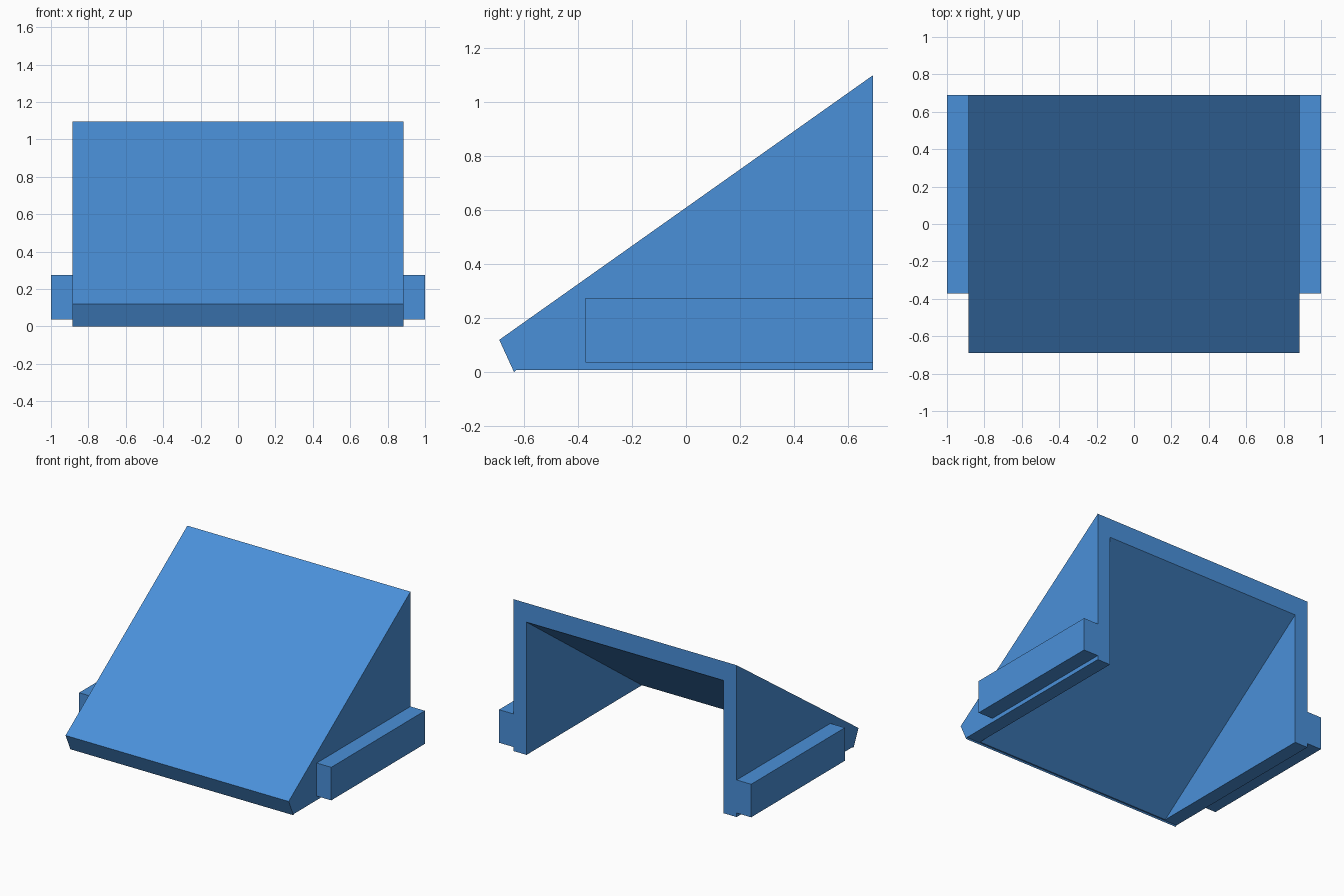
import bpy
import bmesh

cube = bpy.data.objects.get("Cube")
if cube:
    bpy.data.objects.remove(cube, do_unlink=True)

# Single blue finish
blue = bpy.data.materials.new("blue")
blue.use_nodes = True
colour = (0.0685, 0.279, 0.694, 1.0)
blue.diffuse_color = colour
blue.node_tree.nodes["Principled BSDF"].inputs["Base Color"].default_value = colour


def extrude_profile(name, profile, x0, x1):
    """Extrude a (y, z) outline from x0 to x1."""
    bm = bmesh.new()
    face = bm.faces.new([bm.verts.new((x0, y, z)) for y, z in profile])
    grown = bmesh.ops.extrude_face_region(bm, geom=[face])["geom"]
    verts = [v for v in grown if isinstance(v, bmesh.types.BMVert)]
    bmesh.ops.translate(bm, verts=verts, vec=(x1 - x0, 0, 0))
    bmesh.ops.recalc_face_normals(bm, faces=bm.faces)
    mesh = bpy.data.meshes.new(name)
    bm.to_mesh(mesh)
    bm.free()
    mesh.materials.append(blue)
    obj = bpy.data.objects.new(name, mesh)
    bpy.context.collection.objects.link(obj)
    return obj


HALF_WIDTH = 0.885
WALL = 0.103
BACK = 0.69

# Sloped wedge shell with a bevelled front lip
shell = extrude_profile(
    "wedge_shell",
    [(-BACK, 0.12), (-0.635, 0), (-0.627, 0.008), (BACK, 0.008), (BACK, 1.097)],
    -HALF_WIDTH, HALF_WIDTH)

# Hollow under the slope, open at the back and underneath
inner = HALF_WIDTH - WALL
cutter = extrude_profile(
    "hollow_cutter", [(-0.8, -0.125), (0.8, -0.125), (0.8, 1.04)], -inner, inner)
cutter.hide_render = True
cutter.hide_viewport = True
cutter.display_type = 'WIRE'
cut = shell.modifiers.new("hollow", 'BOOLEAN')
cut.operation = 'DIFFERENCE'
cut.solver = 'EXACT'
cut.object = cutter

# Side rails
rail = [(-0.372, 0.037), (BACK, 0.037), (BACK, 0.274), (-0.372, 0.274)]
for side, sign in (("left", 1), ("right", -1)):
    extrude_profile(side + "_rail", rail, sign * HALF_WIDTH, sign)
